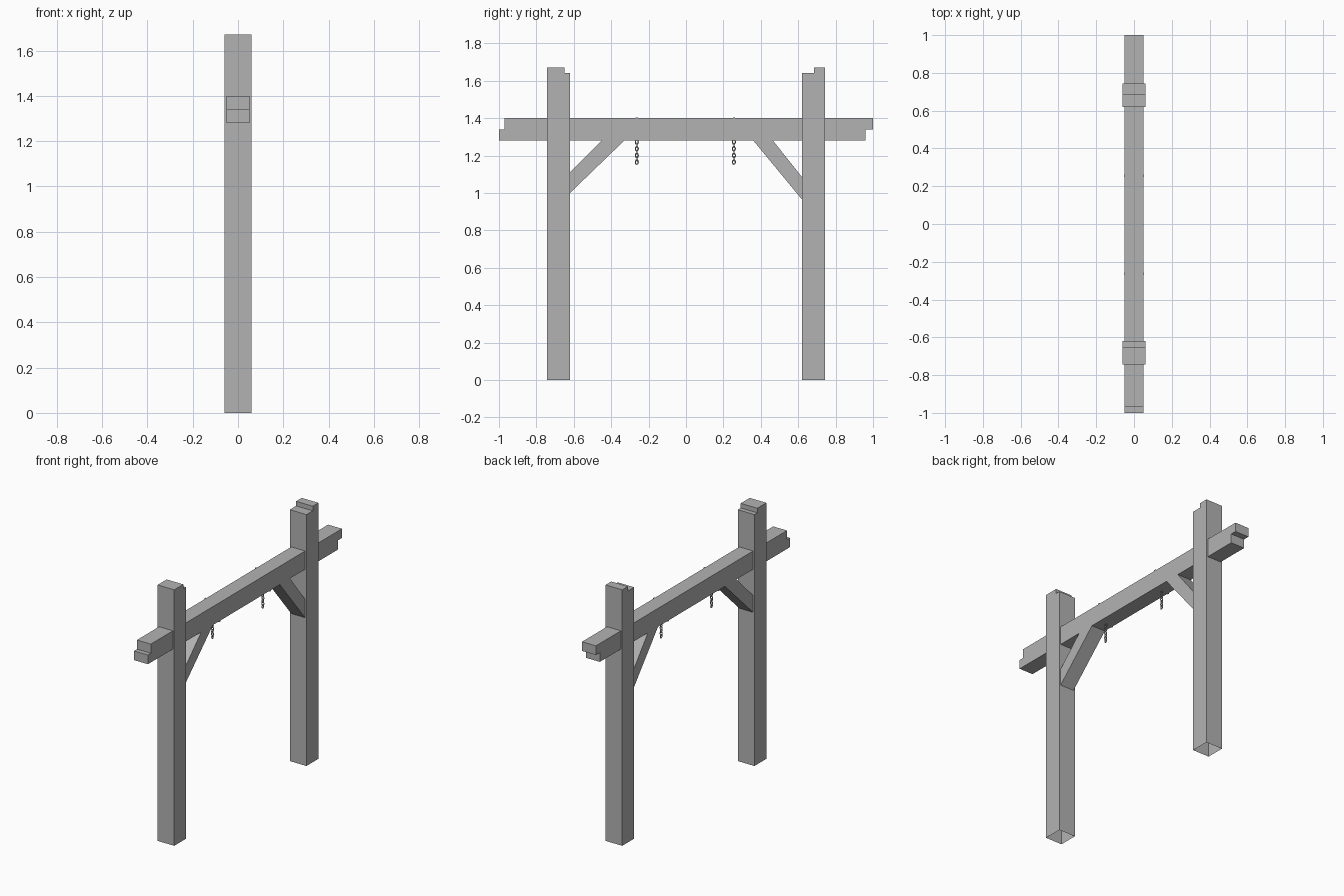
import bpy, bmesh, math
from mathutils import Matrix, Vector

cube = bpy.data.objects.get("Cube")
if cube:
    bpy.data.objects.remove(cube, do_unlink=True)

grey = bpy.data.materials.new("plain_grey")
grey.use_nodes = True
grey.diffuse_color = (0.45, 0.45, 0.45, 1)
grey.node_tree.nodes["Principled BSDF"].inputs["Base Color"].default_value = grey.diffuse_color


def finish(name, bm):
    mesh = bpy.data.meshes.new(name)
    bm.to_mesh(mesh)
    bm.free()
    mesh.materials.append(grey)
    obj = bpy.data.objects.new(name, mesh)
    bpy.context.collection.objects.link(obj)
    return obj


def timber(name, profile, half_width, open_bottom=False):
    """Extrude a (y, z) side profile across x."""
    bm = bmesh.new()
    face = bm.faces.new([bm.verts.new((-half_width, y, z)) for y, z in profile])
    extruded = bmesh.ops.extrude_face_region(bm, geom=[face])["geom"]
    moved = [v for v in extruded if isinstance(v, bmesh.types.BMVert)]
    bmesh.ops.translate(bm, verts=moved, vec=(2 * half_width, 0, 0))
    bmesh.ops.recalc_face_normals(bm, faces=bm.faces)
    if open_bottom:
        base = [f for f in bm.faces if f.calc_center_median().z < 0.001]
        bmesh.ops.delete(bm, geom=base, context='FACES_ONLY')
    return finish(name, bm)


def chain(name, y, top, count, pitch):
    """Oval links, each turned a quarter from the one above."""
    bm = bmesh.new()
    around, ring = 12, 6
    for i in range(count):
        turn = Matrix.Rotation(math.pi / 2 * (i % 2), 3, 'Z')
        centre = Vector((0, y, top - i * pitch))
        rows = []
        for a in range(around):
            t = math.tau * a / around
            row = []
            for b in range(ring):
                s = math.tau * b / ring
                r = 0.003 * math.cos(s)
                p = Vector((0.003 * math.sin(s),
                            (0.008 + r) * math.cos(t),
                            (0.012 + r) * math.sin(t)))
                row.append(bm.verts.new(centre + turn @ p))
            rows.append(row)
        for a in range(around):
            nxt = rows[(a + 1) % around]
            for b in range(ring):
                c = (b + 1) % ring
                bm.faces.new((rows[a][b], nxt[b], nxt[c], rows[a][c]))
    bmesh.ops.recalc_face_normals(bm, faces=bm.faces)
    obj = finish(name, bm)
    for poly in obj.data.polygons:
        poly.use_smooth = True


def strap(name, y):
    """Thin square band wrapped round the beam."""
    bm = bmesh.new()
    bmesh.ops.create_cube(bm, size=1, matrix=Matrix.Translation((0, y, 1.34))
                          @ Matrix.Diagonal((0.107, 0.012, 0.126, 1)))
    sides = [f for f in bm.faces if abs(f.normal.y) > 0.5]
    bmesh.ops.delete(bm, geom=sides, context='FACES_ONLY')
    finish(name, bm)


# Posts with a stepped top, lower on the inner side
for name, s, step in (("front_post", -1, 0.65), ("back_post", 1, 0.685)):
    timber(name, [(s * y, z) for y, z in
                  ((0.62, 0), (0.743, 0), (0.743, 1.67), (step, 1.67),
                   (step, 1.64), (0.62, 1.64))], 0.06, open_bottom=True)

# Cross beam with notched ends
timber("cross_beam", [(-1, 1.28), (0.96, 1.28), (0.96, 1.34), (1, 1.34),
                      (1, 1.4), (-0.97, 1.4), (-0.97, 1.34), (-1, 1.34)], 0.05)

# Diagonal braces, ends buried a little in post and beam
timber("front_brace", [(-0.62, 1.0), (-0.33, 1.28), (-0.45, 1.28), (-0.62, 1.11)], 0.05)
timber("back_brace", [(0.62, 0.965), (0.36, 1.28), (0.465, 1.28), (0.62, 1.085)], 0.05)

# Straps and hanging chains
for side, y in (("front", -0.263), ("back", 0.256)):
    strap(side + "_strap", y)
    chain(side + "_chain", y, 1.272, 7, 0.0178)
